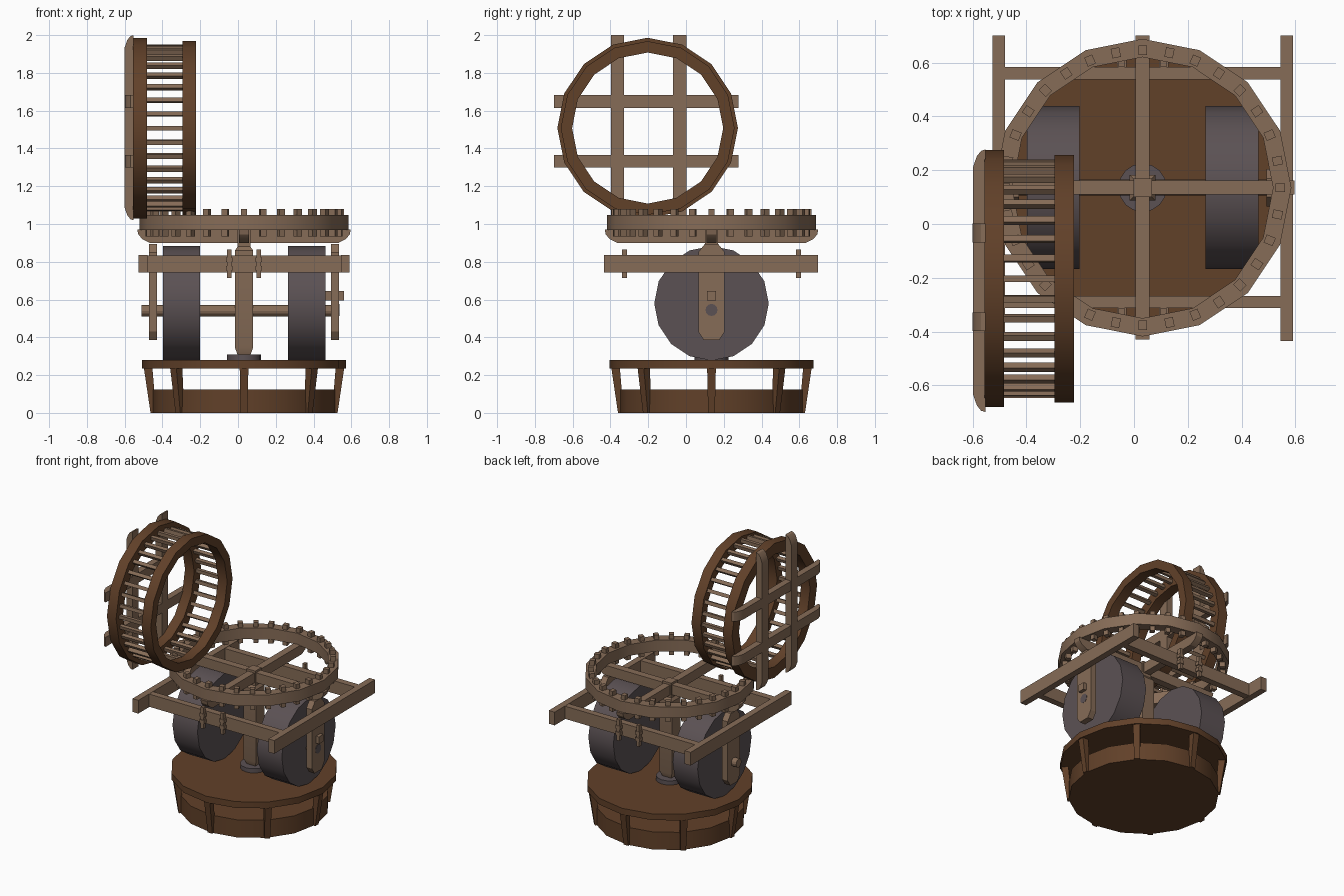
import bpy, bmesh
from math import pi, cos, sin, radians
from mathutils import Matrix, Vector

if "Cube" in bpy.data.objects:
    bpy.data.objects.remove(bpy.data.objects["Cube"])

CX, CY = 0.032, 0.135            # axis of the mill


def material(name, r, g, b):
    m = bpy.data.materials.new(name)
    m.diffuse_color = (r, g, b, 1)
    m.use_nodes = True
    m.node_tree.nodes["Principled BSDF"].inputs["Base Color"].default_value = m.diffuse_color
    return m


WOOD = material("light_wood", 0.24, 0.15, 0.095)
DARK = material("dark_wood", 0.12, 0.052, 0.022)
STONE = material("stone", 0.105, 0.083, 0.088)

AXIS_X = Matrix(((0, 0, 1, 0), (1, 0, 0, 0), (0, 1, 0, 0), (0, 0, 0, 1)))  # local (u,v,w) -> (y,z,x)
MILL = Matrix.Translation((CX, CY, 0))


def finish(name, bm, mat, matrix=Matrix()):
    bm.transform(matrix)
    bmesh.ops.recalc_face_normals(bm, faces=bm.faces)
    me = bpy.data.meshes.new(name)
    bm.to_mesh(me)
    bm.free()
    me.materials.append(mat)
    ob = bpy.data.objects.new(name, me)
    bpy.context.collection.objects.link(ob)
    return ob


def add_box(bm, x0, x1, y0, y1, z0, z1, rot=Matrix()):
    m = Matrix.Translation(((x0 + x1) / 2, (y0 + y1) / 2, (z0 + z1) / 2))
    m = rot @ m @ Matrix.Diagonal((x1 - x0, y1 - y0, z1 - z0, 1))
    bmesh.ops.create_cube(bm, size=1, matrix=m)


def box(name, *dims, mat=WOOD):
    bm = bmesh.new()
    add_box(bm, *dims)
    return finish(name, bm, mat)


def prism(name, pts, w0, w1, matrix, mat=WOOD):
    """Extrude a profile in local uv along w."""
    bm = bmesh.new()
    f = bm.faces.new([bm.verts.new((u, v, w0)) for u, v in pts])
    ext = bmesh.ops.extrude_face_region(bm, geom=[f])["geom"]
    bmesh.ops.translate(bm, verts=[e for e in ext if isinstance(e, bmesh.types.BMVert)],
                        vec=(0, 0, w1 - w0))
    return finish(name, bm, mat, matrix)


def circle(r, n=16):
    return [(r * cos(2 * pi * i / n), r * sin(2 * pi * i / n)) for i in range(n)]


def ring(name, ro, ri, w0, w1, matrix, mat, n=16):
    bm = bmesh.new()
    loops = [[bm.verts.new((u, v, w)) for u, v in circle(r, n)]
             for r, w in ((ro, w0), (ro, w1), (ri, w1), (ri, w0))]
    for k in range(4):
        a, b = loops[k], loops[(k + 1) % 4]
        for i in range(n):
            j = (i + 1) % n
            bm.faces.new((a[i], a[j], b[j], b[i]))
    return finish(name, bm, mat, matrix)


def sled(half, h):
    """Beam side profile with rounded-off lower ends."""
    right = [(half - 0.065, 0), (half - 0.025, h * 0.3), (half - 0.005, h * 0.65), (half, h)]
    return right + [(-u, v) for u, v in reversed(right)]


def frame(u, v, w, o):
    m = Matrix((u, v, w)).transposed().to_4x4()
    return Matrix.Translation(o) @ m


# base: tub, table and leaning posts
prism("base_tub", circle(0.485), 0, 0.125, MILL, DARK)
prism("base_table", circle(0.54), 0.235, 0.28, MILL, DARK)
bm = bmesh.new()
for i in range(8):
    m = Matrix.Rotation(i * pi / 4, 4, 'Z')
    vs = [bm.verts.new(m @ Vector((r, y, z))) for z, r0, r1, w in
          ((0, 0.465, 0.495, 0.018), (0.236, 0.485, 0.53, 0.023))
          for r, y in ((r0, -w), (r1, -w), (r1, w), (r0, w))]
    for q in ((0, 1, 2, 3), (4, 5, 6, 7), (0, 1, 5, 4), (1, 2, 6, 5), (2, 3, 7, 6), (3, 0, 4, 7)):
        bm.faces.new([vs[k] for k in q])
finish("base_posts", bm, DARK, MILL)
prism("pivot_plate", circle(0.09), 0.28, 0.31, MILL, STONE)

# central column, tapered at both ends
bm = bmesh.new()
prev = None
for z, s in ((0.31, 0.035), (0.345, 0.048), (0.86, 0.048), (0.88, 0.034), (0.985, 0.034)):
    loop = [bm.verts.new((a * s, b * s, z)) for a, b in ((-1, -1), (1, -1), (1, 1), (-1, 1))]
    if prev:
        for i in range(4):
            bm.faces.new((prev[i], prev[(i + 1) % 4], loop[(i + 1) % 4], loop[i]))
    else:
        bm.faces.new(loop)
    prev = loop
bm.faces.new(prev)
finish("column", bm, WOOD, MILL)

# millstones, axle and hangers
prism("axle", circle(0.03, 12), -0.51, 0.52, Matrix.Translation((0, CY, 0.54)) @ AXIS_X)
for side, s in (("left", -1), ("right", 1)):
    c = CX + s * 0.332
    prism(side + "_millstone", circle(0.303), c - 0.098, c + 0.098,
          Matrix.Translation((0, CY, 0.58)) @ AXIS_X, STONE)
    h = CX + s * 0.482
    prof = [(-0.04, 0.385), (0.04, 0.385), (0.07, 0.43), (0.07, 0.85), (0.035, 0.895),
            (-0.035, 0.895), (-0.07, 0.85), (-0.07, 0.43)]
    prism(side + "_hanger", prof, h - 0.022, h + 0.022, Matrix.Translation((0, CY, 0)) @ AXIS_X)
    b = CX + s * 0.535
    box(side + "_frame_beam", b - 0.023, b + 0.023, -0.435, 0.70, 0.742, 0.836)
box("hanger_peg", 0.46, 0.56, 0.11, 0.16, 0.595, 0.645)
prism("axle_end", circle(0.032, 12), 0.52, 0.538, Matrix.Translation((0, CY, 0.545)) @ AXIS_X, STONE)

# front and back frame beams with wedged tenons
bm = bmesh.new()
for side, s in (("front", -1), ("back", 1)):
    y = CY + s * 0.425
    box(side + "_frame_beam", -0.50, 0.565, y - 0.023, y + 0.023, 0.744, 0.834)
    for x in (CX - 0.078, CX + 0.078):
        o = y + s * 0.036
        add_box(bm, x - 0.011, x + 0.011, o - 0.013, o + 0.013, 0.715, 0.865)
        for z in (0.765, 0.81):
            add_box(bm, x - 0.018, x + 0.018, o - 0.016, o + 0.016, z - 0.012, z + 0.012)
finish("frame_wedges", bm, WOOD)

# horizontal crown gear with cross beams and pegs
ring("crown_ring", 0.553, 0.485, 0.968, 1.048, MILL, WOOD)
prism("crown_beam_x", sled(0.565, 0.07), -0.026, 0.026,
      frame((1, 0, 0), (0, 0, 1), (0, 1, 0), (CX, CY, 0.90)))
prism("crown_beam_y", sled(0.565, 0.07), -0.026, 0.026,
      frame((0, 1, 0), (0, 0, 1), (1, 0, 0), (CX, CY, 0.90)))
bm = bmesh.new()
for i in range(32):
    add_box(bm, 0.493, 0.529, -0.016, 0.016, 0.935, 1.08, Matrix.Rotation(i * pi / 16, 4, 'Z'))
finish("crown_pegs", bm, WOOD, MILL)

# vertical lantern wheel
WY, WZ = -0.203, 1.508
WHEEL = Matrix.Translation((0, WY, WZ)) @ AXIS_X
ring("outer_rim", 0.478, 0.40, -0.555, -0.483, WHEEL, DARK)
ring("inner_rim", 0.46, 0.40, -0.295, -0.223, WHEEL, DARK)
bm = bmesh.new()
for i in range(36):
    add_box(bm, 0.418, 0.443, -0.012, 0.012, -0.49, -0.29, Matrix.Rotation(i * pi / 18, 4, 'Z'))
finish("wheel_rungs", bm, WOOD, WHEEL)

# lattice of spokes behind the wheel
for k, s in enumerate((-1, 1)):
    prism(f"upright_spoke_{k}", sled(0.49, 0.048), -0.035, 0.035,
          frame((0, 0, 1), (1, 0, 0), (0, 1, 0), (-0.60, WY + 0.005 + s * 0.165, WZ + 0.002)))
    prism(f"level_spoke_{k}", sled(0.488, 0.046), -0.034, 0.034,
          frame((0, 1, 0), (1, 0, 0), (0, 0, 1), (-0.598, WY - 0.008, WZ - 0.018 + s * 0.158)))

# soft round sides, crisp edges
bpy.ops.object.select_all(action='SELECT')
bpy.context.view_layer.objects.active = bpy.context.selected_objects[0]
bpy.ops.object.shade_smooth_by_angle(angle=radians(25))
